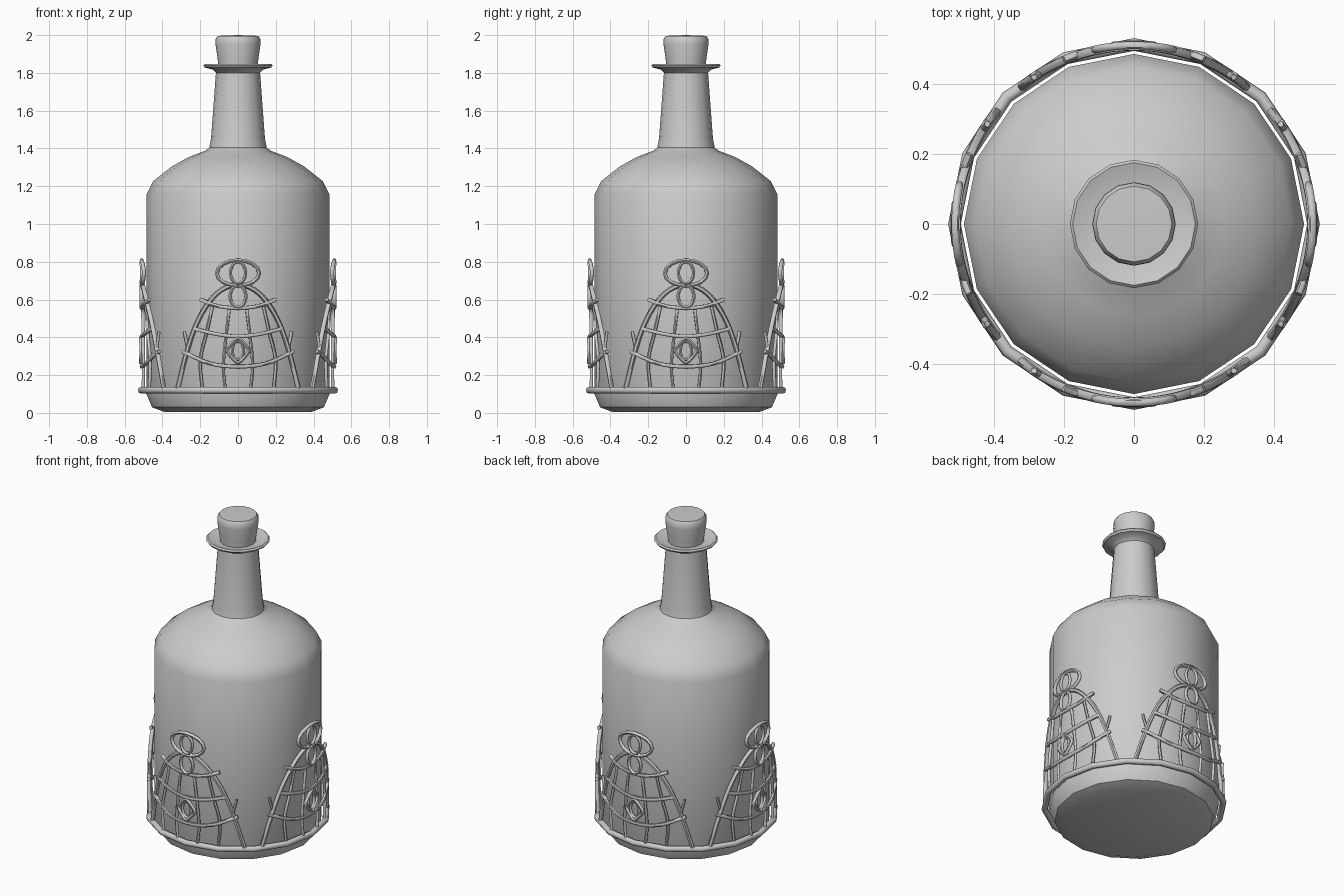
import bpy, bmesh, math
from mathutils import Vector

if "Cube" in bpy.data.objects:
    bpy.data.objects.remove(bpy.data.objects["Cube"])

SIDES = 16


def lathe(name, profile, closed=False, angle=40):
    """Revolve an (r, z) profile about z."""
    bm = bmesh.new()
    rings = []
    for r, z in profile:
        if r == 0:
            rings.append([bm.verts.new((0, 0, z))] * SIDES)
        else:
            rings.append([bm.verts.new((r * math.cos(2 * math.pi * i / SIDES),
                                        r * math.sin(2 * math.pi * i / SIDES), z))
                          for i in range(SIDES)])
    pairs = list(zip(rings, rings[1:]))
    if closed:
        pairs.append((rings[-1], rings[0]))
    for a, b in pairs:
        for i in range(SIDES):
            j = (i + 1) % SIDES
            bm.faces.new(list(dict.fromkeys((a[i], a[j], b[j], b[i]))))
    bmesh.ops.recalc_face_normals(bm, faces=bm.faces)
    me = bpy.data.meshes.new(name)
    bm.to_mesh(me)
    bm.free()
    ob = bpy.data.objects.new(name, me)
    bpy.context.collection.objects.link(ob)
    smooth(ob, angle)
    return ob


def smooth(ob, angle):
    bpy.ops.object.select_all(action='DESELECT')
    ob.select_set(True)
    bpy.context.view_layer.objects.active = ob
    bpy.ops.object.shade_smooth_by_angle(angle=math.radians(angle))


# glass bottle with neck and flared lip
lathe("bottle", [(0, 0.008), (0.39, 0.005), (0.455, 0.03), (0.485, 0.10), (0.485, 1.155),
                 (0.45, 1.226), (0.35, 1.305), (0.26, 1.355), (0.175, 1.387), (0.152, 1.405),
                 (0.143, 1.45), (0.117, 1.80), (0.135, 1.818), (0.175, 1.828), (0.183, 1.84),
                 (0.175, 1.848), (0.125, 1.832), (0, 1.83)])

# cork
lathe("cork", [(0, 1.82), (0.103, 1.82), (0.106, 1.86), (0.119, 1.95), (0.118, 1.98),
               (0.108, 1.996), (0, 2.0)])

# hoop around the base
lathe("base_hoop", [(0.512 + 0.018 * math.cos(k * math.pi / 4),
                     0.12 + 0.018 * math.sin(k * math.pi / 4)) for k in range(8)], True, 60)

# ---- wire trellis panels, drawn as (x, z) and wrapped round the bottle ----
R = 0.506


def spline(pts, n=4):
    """Catmull-Rom through the points."""
    p = [Vector(q) for q in pts]
    p = [2 * p[0] - p[1]] + p + [2 * p[-1] - p[-2]]
    out = []
    for a, b, c, d in zip(p, p[1:], p[2:], p[3:]):
        for k in range(n):
            t = k / n
            out.append(0.5 * (2 * b + (c - a) * t + (2 * a - 5 * b + 4 * c - d) * t * t
                              + (3 * b - a - 3 * c + d) * t ** 3))
    return [tuple(q) for q in out] + [tuple(pts[-1])]


def oval(cz, w, h, n=16, power=1.0):
    """Closed oval; power > 1 pulls it towards a diamond."""
    def f(v):
        return math.copysign(abs(v) ** power, v)
    return [(w * f(math.cos(2 * math.pi * k / n)), cz + h * f(math.sin(2 * math.pi * k / n)))
            for k in range(n)]


def both(half):
    """Mirror a left half path that ends on x = 0."""
    return half + [(-x, z) for x, z in half[-2::-1]]


def mirrored(path):
    return [path, [(-x, z) for x, z in path]]


wires = []  # (points, radius, closed, depth offset)
arch = both([(-0.32, 0.13), (-0.275, 0.31), (-0.225, 0.46), (-0.165, 0.57), (-0.09, 0.65), (0, 0.68)])
wires.append((spline(arch), 0.013, False, 0))

# cross bars sagging between the arch sides
for bar in ([(-0.2, 0.6), (-0.11, 0.566), (0, 0.555)],
            [(-0.235, 0.447), (-0.12, 0.418), (0, 0.405)],
            [(-0.292, 0.325), (-0.15, 0.262), (0, 0.245)]):
    wires.append((spline(both(bar)), 0.011, False, 0.004))

# uprights and side twigs
for path in ([(-0.068, 0.13), (-0.078, 0.25), (-0.062, 0.42), (-0.045, 0.56)],
             [(-0.19, 0.13), (-0.2, 0.28), (-0.165, 0.43), (-0.135, 0.57)],
             [(-0.285, 0.43), (-0.27, 0.36), (-0.262, 0.34)]):
    for p in mirrored(path):
        wires.append((spline(p), 0.009, False, 0))

# loops: crest, inner crest, keystone, diamond and its core
wires += [(oval(0.74, 0.112, 0.068), 0.011, True, 0.004),
          (oval(0.742, 0.04, 0.058), 0.009, True, 0.006),
          (oval(0.617, 0.042, 0.058), 0.01, True, 0.006),
          (oval(0.33, 0.058, 0.066, power=1.6), 0.01, True, 0.008),
          (oval(0.33, 0.03, 0.05), 0.009, True, 0.004)]


def trellis(name, turn):
    parts = []
    for pts, rad, closed, off in wires:
        cu = bpy.data.curves.new(name, 'CURVE')
        cu.dimensions = '3D'
        cu.bevel_depth = rad
        cu.bevel_resolution = 1
        cu.use_fill_caps = True
        sp = cu.splines.new('POLY')
        sp.points.add(len(pts) - 1)
        for p, (x, z) in zip(sp.points, pts):
            p.co = (x, -math.sqrt((R + off) ** 2 - x * x), z, 1)
        sp.use_cyclic_u = closed
        ob = bpy.data.objects.new(name, cu)
        bpy.context.collection.objects.link(ob)
        ob.rotation_euler.z = turn
        parts.append(ob)
    bpy.ops.object.select_all(action='DESELECT')
    for ob in parts:
        ob.select_set(True)
    bpy.context.view_layer.objects.active = parts[0]
    bpy.ops.object.convert(target='MESH')
    bpy.ops.object.join()
    ob = bpy.context.view_layer.objects.active
    ob.name = name
    smooth(ob, 60)


for i, side in enumerate(("front", "right", "back", "left")):
    trellis(side + "_trellis", i * math.pi / 2)
